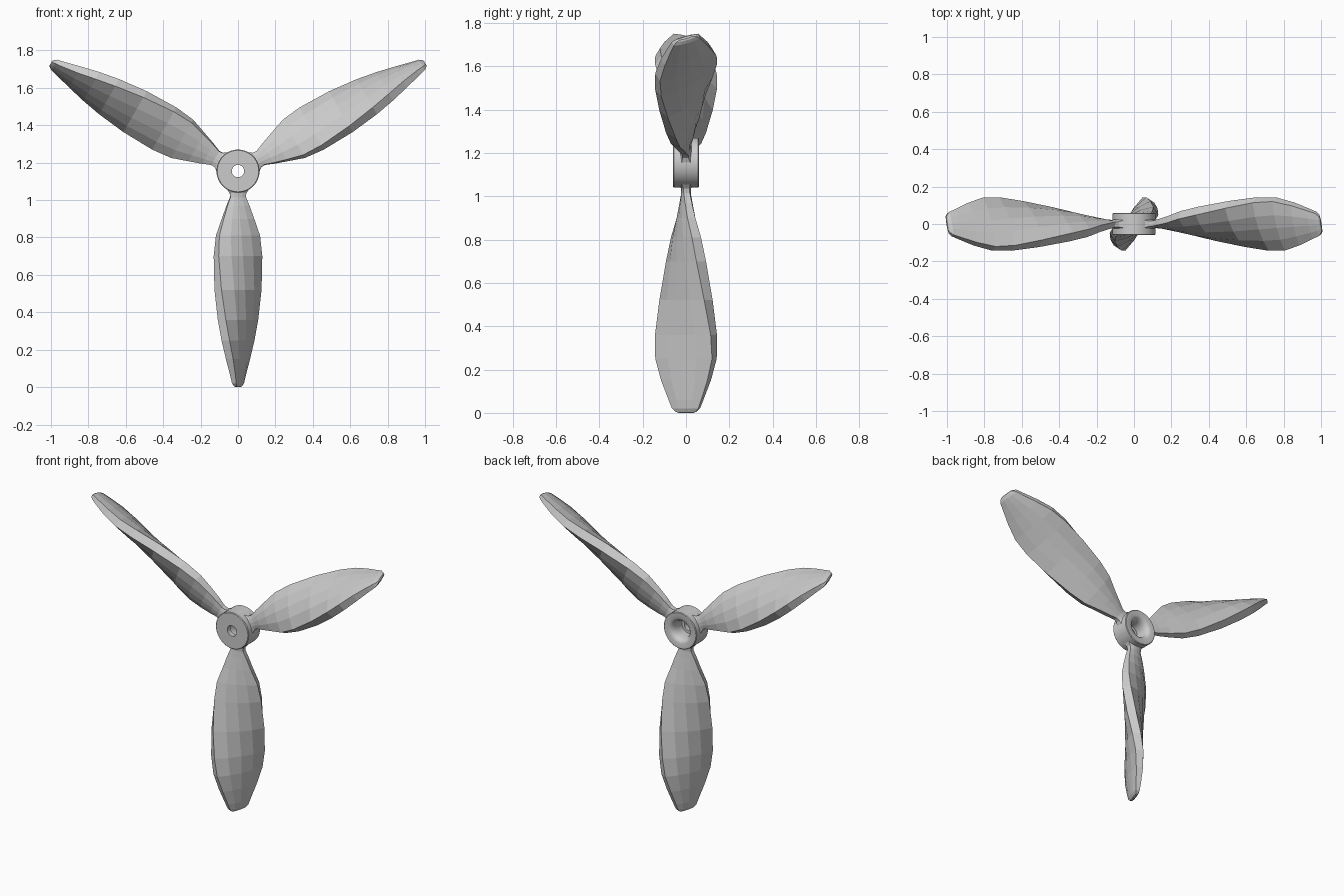
import bpy, bmesh, math
from mathutils import Matrix, Vector

if "Cube" in bpy.data.objects:
    bpy.data.objects.remove(bpy.data.objects["Cube"])

HUB_Z = 1.155


def finish(name, bm, smooth):
    bmesh.ops.recalc_face_normals(bm, faces=bm.faces)
    me = bpy.data.meshes.new(name)
    bm.to_mesh(me)
    bm.free()
    ob = bpy.data.objects.new(name, me)
    bpy.context.collection.objects.link(ob)
    if smooth:
        bpy.ops.object.select_all(action='DESELECT')
        ob.select_set(True)
        bpy.context.view_layer.objects.active = ob
        bpy.ops.object.shade_smooth_by_angle(angle=math.radians(30))
    return ob


def bridge(bm, a, b):
    for i in range(len(a)):
        j = (i + 1) % len(a)
        bm.faces.new((a[i], a[j], b[j], b[i]))


# Hub: closed profile (radius, y) spun about the y axis, with a flared bore at the back
profile = [(0.033, -0.06), (0.111, -0.06), (0.115, -0.056), (0.115, 0.056), (0.111, 0.06),
           (0.078, 0.06), (0.068, 0.055), (0.058, 0.043), (0.052, 0.025), (0.05, 0.0),
           (0.05, -0.03), (0.033, -0.03)]
SEG = 40
bm = bmesh.new()
rings = []
for k in range(SEG):
    a = 2 * math.pi * k / SEG
    rings.append([bm.verts.new((r * math.cos(a), y, HUB_Z + r * math.sin(a))) for r, y in profile])
for k in range(SEG):
    bridge(bm, rings[k], rings[(k + 1) % SEG])
finish("hub", bm, True)

# Blade stations: radius, half chord, half edge thickness, half middle thickness, twist in degrees
stations = [
    (0.100, 0.058, 0.020, 0.032, 0),
    (0.118, 0.044, 0.014, 0.024, 2),
    (0.140, 0.042, 0.014, 0.022, 5),
    (0.185, 0.060, 0.016, 0.027, 11),
    (0.255, 0.085, 0.019, 0.036, 17),
    (0.345, 0.119, 0.023, 0.046, 24),
    (0.455, 0.136, 0.026, 0.052, 31),
    (0.635, 0.149, 0.027, 0.055, 44),
    (0.795, 0.155, 0.026, 0.052, 56),
    (0.905, 0.147, 0.024, 0.046, 63),
    (1.005, 0.116, 0.021, 0.037, 67),
    (1.095, 0.080, 0.015, 0.027, 70),
    (1.135, 0.064, 0.012, 0.020, 71),
    (1.150, 0.048, 0.007, 0.012, 72),
    (1.155, 0.032, 0.003, 0.005, 72),
]


def blade(name, angle):
    bm = bmesh.new()
    turn = Matrix.Translation((0, 0, HUB_Z)) @ Matrix.Rotation(math.radians(angle), 4, 'Y')
    rows = []
    for r, c, e, t, tw in stations:
        # lens section with blunt edges
        m = e + (t - e) * 0.78
        half = [(c, e), (c * 0.5, m), (0, t), (-c * 0.5, m), (-c, e)]
        section = half + [(-u, -v) for u, v in half]
        ca, sa = math.cos(math.radians(tw)), math.sin(math.radians(tw))
        rows.append([bm.verts.new(turn @ Vector((u * ca - v * sa, u * sa + v * ca, -r)))
                     for u, v in section])
    for a, b in zip(rows, rows[1:]):
        bridge(bm, a, b)
    bm.faces.new(rows[0])
    bm.faces.new(rows[-1])
    finish(name, bm, False)


# Three blades spaced evenly around the hub
for name, angle in (("blade_lower", 0), ("blade_left", 120), ("blade_right", 240)):
    blade(name, angle)
